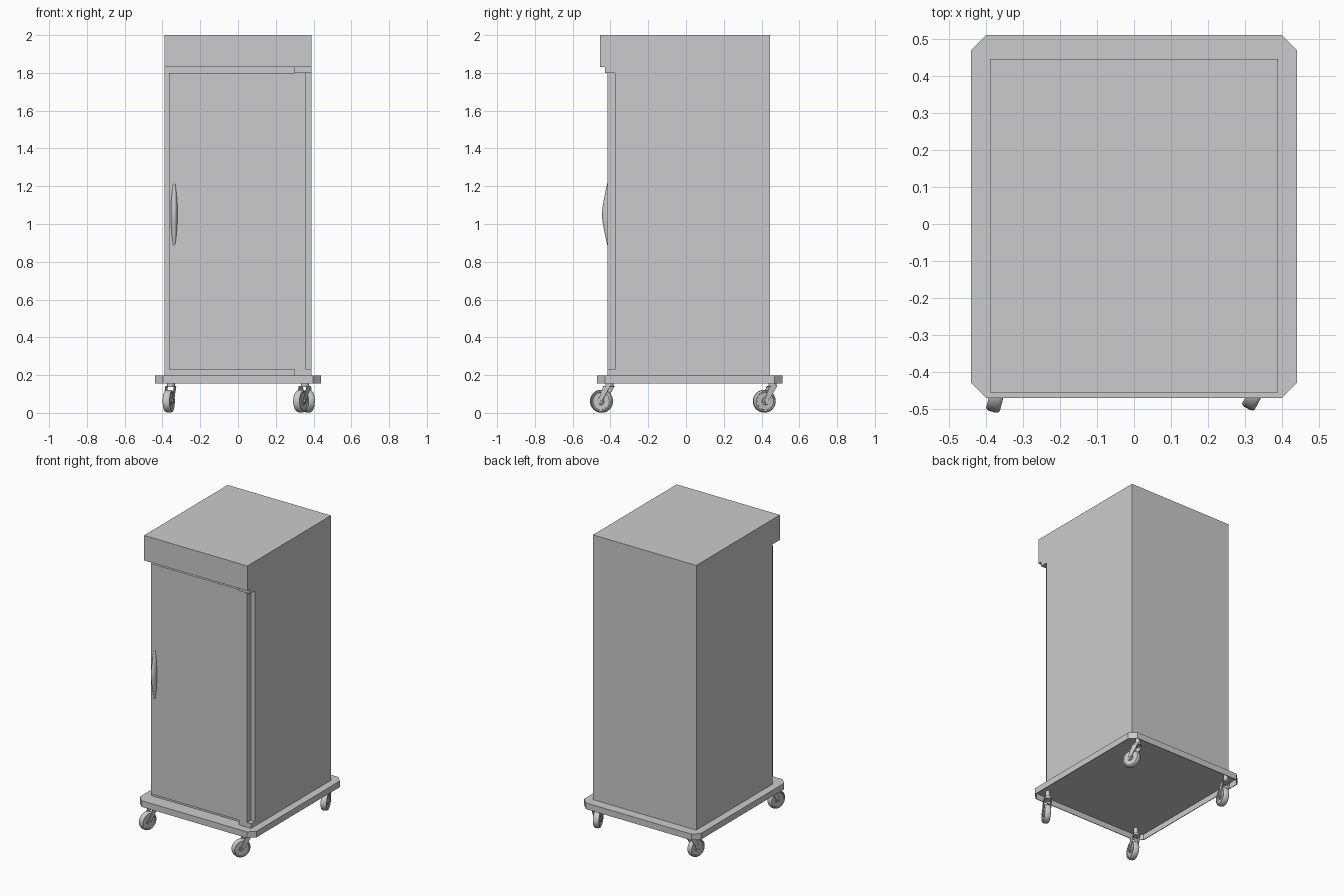
import bpy, bmesh, math
from mathutils import Matrix, Vector

if "Cube" in bpy.data.objects:
    bpy.data.objects.remove(bpy.data.objects["Cube"], do_unlink=True)

GREY = (0.6, 0.6, 0.6, 1.0)
grey = bpy.data.materials.new("light_grey")
grey.use_nodes = True
grey.diffuse_color = GREY
grey.node_tree.nodes["Principled BSDF"].inputs["Base Color"].default_value = GREY


def finish(bm, name, smooth=False, matrix=None):
    """Turn a bmesh into a named, coloured object."""
    bmesh.ops.recalc_face_normals(bm, faces=bm.faces)
    mesh = bpy.data.meshes.new(name)
    bm.to_mesh(mesh)
    bm.free()
    mesh.materials.append(grey)
    obj = bpy.data.objects.new(name, mesh)
    bpy.context.collection.objects.link(obj)
    if matrix:
        obj.matrix_world = matrix
    if smooth:
        bpy.ops.object.select_all(action='DESELECT')
        obj.select_set(True)
        bpy.context.view_layer.objects.active = obj
        bpy.ops.object.shade_smooth_by_angle(angle=math.radians(35))
    return obj


def add_prism(bm, points, direction):
    """Extrude a planar polygon along a vector; returns the starting face."""
    base = bm.faces.new([bm.verts.new(p) for p in points])
    end = bm.faces.new([bm.verts.new(Vector(p) + Vector(direction)) for p in points])
    n = len(points)
    for i in range(n):
        j = (i + 1) % n
        bm.faces.new((base.verts[i], base.verts[j], end.verts[j], end.verts[i]))
    return base


def box(name, x, y, z):
    bm = bmesh.new()
    corners = [(x[0], y[0], z[0]), (x[1], y[0], z[0]), (x[1], y[1], z[0]), (x[0], y[1], z[0])]
    add_prism(bm, corners, (0, 0, z[1] - z[0]))
    return finish(bm, name)


def add_lathe(bm, profile, centre, axis_matrix, steps=32):
    """Revolve (radius, height) points about an axis."""
    rings = []
    for r, h in profile:
        ring = []
        for i in range(steps):
            a = math.tau * i / steps
            p = axis_matrix @ Vector((r * math.cos(a), r * math.sin(a), h))
            ring.append(bm.verts.new(p + Vector(centre)))
        rings.append(ring)
    for low, high in zip(rings, rings[1:]):
        for i in range(steps):
            j = (i + 1) % steps
            bm.faces.new((low[i], low[j], high[j], high[i]))
    bm.faces.new(rings[0])
    bm.faces.new(rings[-1])


# Cabinet: side outline with the overhanging head, extruded across the width
HALF, FRONT, BACK = 0.389, -0.375, 0.445
BASE, TOP, HEAD = 0.197, 2.0, 1.83
outline = [(FRONT, BASE), (BACK, BASE), (BACK, TOP), (-0.455, TOP), (-0.455, HEAD), (FRONT, HEAD)]
bm = bmesh.new()
add_prism(bm, [(-HALF, y, z) for y, z in outline], (2 * HALF, 0, 0))
finish(bm, "cabinet_body")

# Door and its two hinge blocks
box("door", (-0.365, 0.36), (-0.415, FRONT), (0.23, 1.80))
box("upper_hinge", (0.30, HALF), (-0.43, FRONT), (1.80, HEAD))
box("lower_hinge", (0.30, HALF), (-0.415, FRONT), (BASE, 0.23))

# Door handle: tapered half-oval sections, bulging in the middle
bm = bmesh.new()
rings = []
for k in range(17):
    t = -1 + k / 8
    depth = 0.031 * (1 - abs(t) ** 1.3) + 0.001
    width = 0.014 * (1 - t * t) + 0.004
    rings.append([bm.verts.new((-0.338 - width * math.cos(math.pi * i / 10),
                                -0.414 - depth * math.sin(math.pi * i / 10),
                                1.052 + 0.172 * t)) for i in range(11)])
for low, high in zip(rings, rings[1:]):
    for i in range(11):
        j = (i + 1) % 11
        bm.faces.new((low[i], low[j], high[j], high[i]))
bm.faces.new(rings[0])
bm.faces.new(rings[-1])
finish(bm, "door_handle", smooth=True)

# Base tray: chamfered plate with thin walls, open underneath
X, Y0, Y1, C = 0.44, -0.47, 0.51, 0.042
plan = [(C - X, Y0), (X - C, Y0), (X, Y0 + C), (X, Y1 - C),
        (X - C, Y1), (C - X, Y1), (-X, Y1 - C), (-X, Y0 + C)]
bm = bmesh.new()
bottom = add_prism(bm, [(x, y, 0.155) for x, y in plan], (0, 0, BASE - 0.155))
bmesh.ops.recalc_face_normals(bm, faces=bm.faces)
bmesh.ops.delete(bm, geom=[bottom], context='FACES_ONLY')
tray = finish(bm, "base_tray")
shell = tray.modifiers.new("wall", 'SOLIDIFY')
shell.thickness = 0.005
shell.offset = -1

# Casters: swivel, fork and wheel, each turned about its pivot
ACROSS = Matrix.Rotation(math.pi / 2, 3, 'Y')
UPRIGHT = Matrix.Identity(3)
HUB = (0, -0.045, 0.062)
R, W = 0.060, 0.019


def caster(name, x, y, degrees):
    place = Matrix.Translation((x, y, 0)) @ Matrix.Rotation(math.radians(degrees), 4, 'Z')

    # wheel with rounded tread and recessed side discs
    bm = bmesh.new()
    half = [(0.018, W), (0.020, W - 0.005), (R - 0.014, W - 0.005), (R - 0.012, W),
            (R - 0.006, W), (R - 0.002, W - 0.004), (R, W - 0.010)]
    profile = half + [(r, -h) for r, h in reversed(half)]
    add_lathe(bm, profile, HUB, ACROSS)
    finish(bm, name + "_wheel", True, place)

    # axle bolt through the hub
    bm = bmesh.new()
    add_lathe(bm, [(0.008, -0.027), (0.008, 0.027)], HUB, ACROSS, 12)
    finish(bm, name + "_axle", True, place)

    # two tapered fork plates joined by a crown
    bm = bmesh.new()
    plate = [(0.018, 0.143), (-0.024, 0.143), (-0.056, 0.060), (-0.046, 0.051), (-0.036, 0.056)]
    for side in (-0.025, 0.021):
        add_prism(bm, [(side, py, pz) for py, pz in plate], (0.004, 0, 0))
    crown = [(0.018, 0.138), (-0.024, 0.138), (-0.024, 0.143), (0.018, 0.143)]
    add_prism(bm, [(-0.021, py, pz) for py, pz in crown], (0.042, 0, 0))
    finish(bm, name + "_fork", False, place)

    # swivel post up to the tray
    bm = bmesh.new()
    add_lathe(bm, [(0.022, 0.142), (0.022, 0.155), (0.014, 0.158), (0.014, 0.194)],
              (0, 0, 0), UPRIGHT, 20)
    finish(bm, name + "_swivel", True, place)


caster("front_right_caster", -0.355, -0.405, -15)
caster("front_left_caster", 0.355, -0.405, -28)
caster("back_right_caster", -0.355, 0.458, -14)
caster("back_left_caster", 0.355, 0.458, 20)
